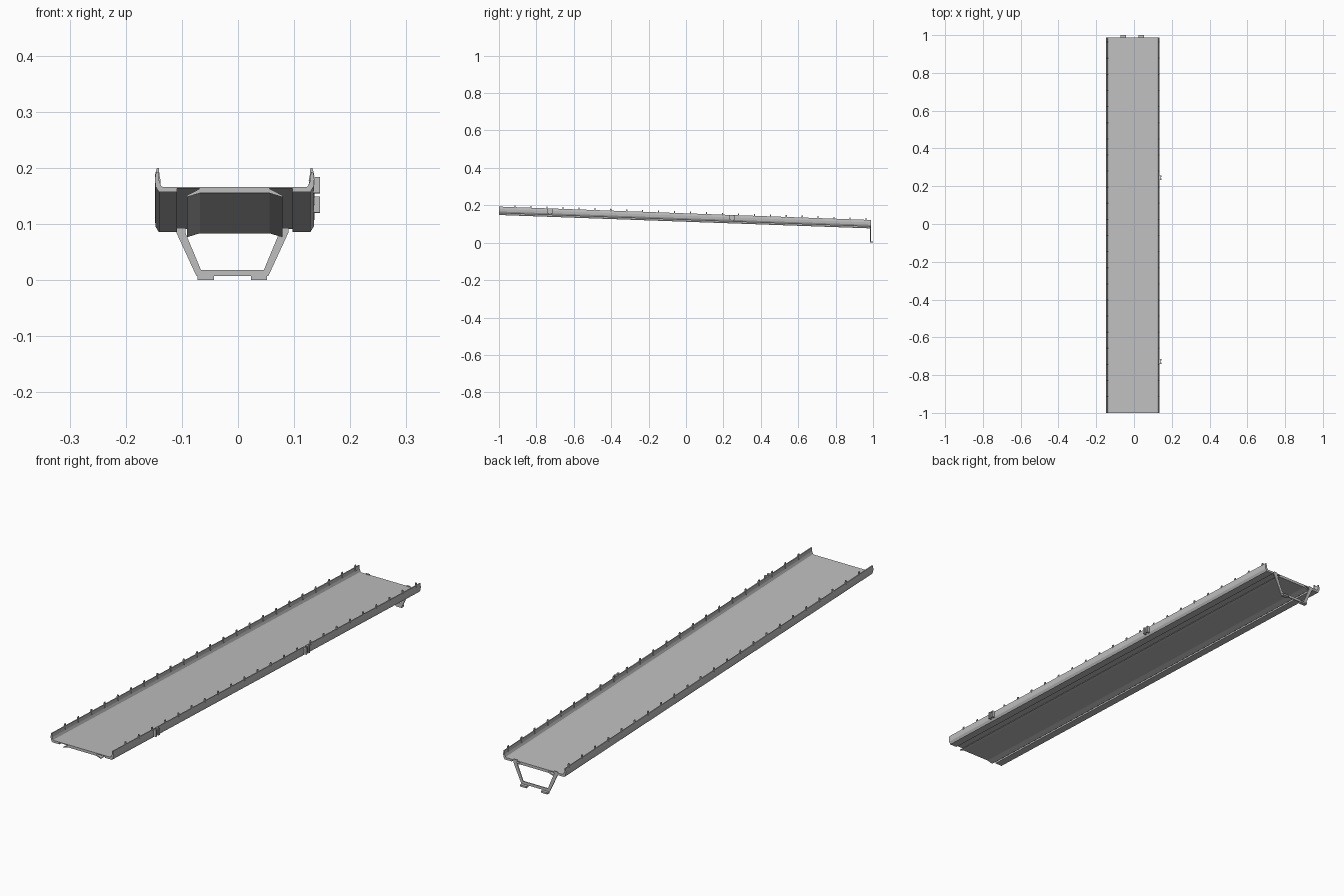
import bpy, bmesh

old = bpy.data.objects.get("Cube")
if old:
    bpy.data.objects.remove(old, do_unlink=True)

MID = -0.006            # centre line of the tray
FRONT, BACK = -1.0, 0.988
SLOPE = -0.036          # fall of the tray towards the back


def make_material(name, value):
    m = bpy.data.materials.new(name)
    m.use_nodes = True
    col = (value, value, value, 1)
    m.diffuse_color = col
    m.node_tree.nodes["Principled BSDF"].inputs["Base Color"].default_value = col
    return m


grey = make_material("plain grey", 0.52)


def extrude(name, profile, y0, y1, side=1, tilt=True, centre=MID):
    """Closed x-z profile, run along y and optionally sheared to the slope."""
    bm = bmesh.new()
    rings = []
    for y in (y0, y1):
        drop = SLOPE * (y - FRONT) if tilt else 0
        rings.append([bm.verts.new((centre + side * x, y, z + drop)) for x, z in profile])
    n = len(profile)
    for i in range(n):
        j = (i + 1) % n
        bm.faces.new((rings[0][i], rings[0][j], rings[1][j], rings[1][i]))
    for r in rings:
        bm.faces.new(r)
    bmesh.ops.recalc_face_normals(bm, faces=bm.faces[:])
    me = bpy.data.meshes.new(name)
    bm.to_mesh(me)
    bm.free()
    me.materials.append(grey)
    ob = bpy.data.objects.new(name, me)
    bpy.context.collection.objects.link(ob)
    return ob


def box(name, x0, x1, y0, y1, z0, z1, **kw):
    return extrude(name, [(x0, z0), (x1, z0), (x1, z1), (x0, z1)], y0, y1, **kw)


# Flat deck
box("deck", -0.133, 0.133, FRONT, BACK, 0.163, 0.166)

# Shallow panel under the deck, with edges turned down
extrude("under_panel", [(-0.085, 0.148), (-0.062, 0.155), (0.062, 0.155), (0.085, 0.148),
                        (0.085, 0.151), (0.062, 0.163), (-0.062, 0.163), (-0.085, 0.151)],
        FRONT, BACK)

# Folded side rails, with a wide bottom flange and a curled lip
rail = [(0.103, 0.157), (0.135, 0.157), (0.141, 0.167), (0.142, 0.180), (0.140, 0.193),
        (0.136, 0.193), (0.135, 0.178), (0.131, 0.168), (0.128, 0.166), (0.103, 0.163)]
tab = [(0.139, 0.180), (0.142, 0.190), (0.1385, 0.203), (0.135, 0.203), (0.134, 0.190), (0.132, 0.180)]
for side, label in ((1, "left"), (-1, "right")):
    extrude(label + "_rail", rail, FRONT, BACK, side)
    # Row of small tabs along each lip
    for i in range(23):
        y = -0.914 + i * 0.0853
        extrude(f"{label}_tab_{i + 1}", tab, y - 0.003, y + 0.003, side)

# Two bracket clips on the left rail
for label, y in (("front", -0.727), ("back", 0.245)):
    for k in (-1, 1):
        c = y + k * 0.009
        box(f"{label}_clip_arm", 0.138, 0.152, c - 0.004, c + 0.004, 0.165, 0.193)
    box(f"{label}_clip_bridge", 0.138, 0.147, y - 0.006, y + 0.006, 0.169, 0.189)

# Thin folding stand under the back end
stand = [(-0.100, 0.098), (-0.100, 0.085), (-0.064, 0.007), (0.064, 0.007), (0.100, 0.085),
         (0.100, 0.098), (0.084, 0.098), (0.084, 0.085), (0.056, 0.018), (-0.056, 0.018),
         (-0.084, 0.085), (-0.084, 0.098)]
extrude("stand", stand, 0.984, 0.988, tilt=False, centre=-0.010)
for side, label in ((1, "left"), (-1, "right")):
    box(label + "_foot", 0.033, 0.062, 0.984, 1.0, 0.0, 0.007, side=side, tilt=False, centre=-0.010)
